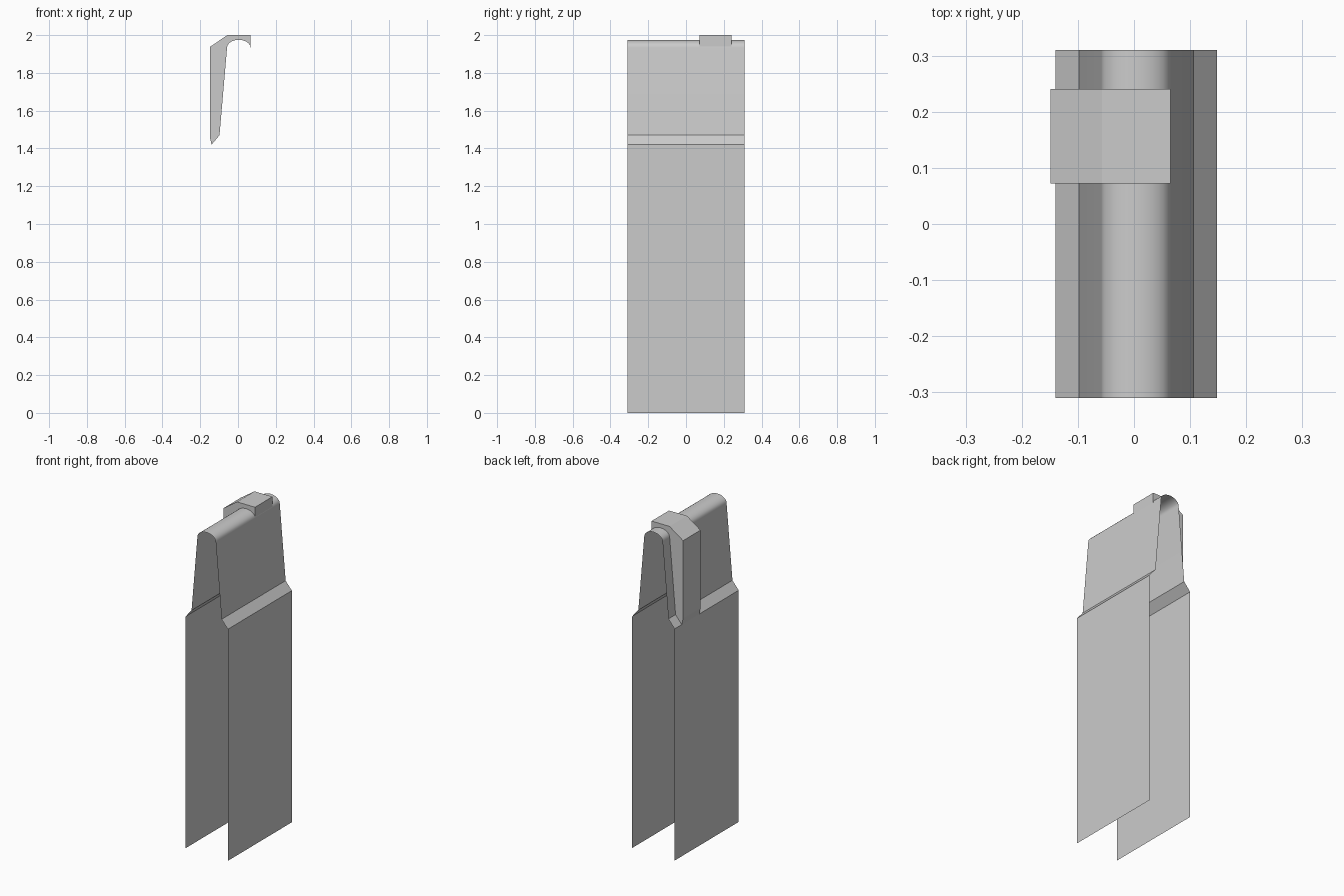
import bpy, math
from math import radians

if "Cube" in bpy.data.objects:
    bpy.data.objects.remove(bpy.data.objects["Cube"])

CX, TOP_Z = 0.004, 1.975            # fold centre line and crest height
Y_HALF = 0.31                       # half length of the folded sheet
CLIP_Y0, CLIP_Y1 = 0.072, 0.241     # clip extent along the sheet


def extrude_profile(name, skin, y0, y1, cap=None):
    """Sweep an open x-z polyline along y; cap is extra points closing the ends."""
    pts = skin + (cap or [])
    n, k = len(pts), len(skin)
    verts = [(x, y, z) for y in (y0, y1) for x, z in pts]
    faces = [(i, i + 1, n + i + 1, n + i) for i in range(k - 1)]
    if cap:
        faces += [tuple(reversed(range(n))), tuple(range(n, 2 * n))]
    mesh = bpy.data.meshes.new(name)
    mesh.from_pydata(verts, [], faces)
    obj = bpy.data.objects.new(name, mesh)
    bpy.context.collection.objects.link(obj)
    return obj


# rounded crest of the fold, left to right
A, B, STEPS = 0.062, 0.042, 14
arc = [(CX - A * math.cos(math.pi * i / STEPS),
        TOP_Z - B + B * math.sin(math.pi * i / STEPS)) for i in range(STEPS + 1)]

# thin folded sheet: straight legs, shoulders, tapered neck, rounded crest
left_leg = [(CX - 0.144, 0.0), (CX - 0.144, 1.42), (CX - 0.102, 1.47)]
right_leg = [(2 * CX - x, z) for x, z in reversed(left_leg)]
sheet = extrude_profile("folded_sheet", left_leg + arc + right_leg, -Y_HALF, Y_HALF)

# clip hugging the left flank and hooking over the crest (inner side is the sheet)
outer = [(CX - 0.144, 1.42), (-0.149, 1.46), (-0.149, 1.937), (-0.057, 2.0),
         (0.065, 2.0), (0.065, TOP_Z - B)]
inner = list(reversed(arc)) + [(CX - 0.102, 1.47)]
extrude_profile("clip", outer, CLIP_Y0, CLIP_Y1, inner)

# smooth crest with crisp shoulders
bpy.ops.object.select_all(action='DESELECT')
sheet.select_set(True)
bpy.context.view_layer.objects.active = sheet
bpy.ops.object.shade_smooth_by_angle(angle=radians(32))
